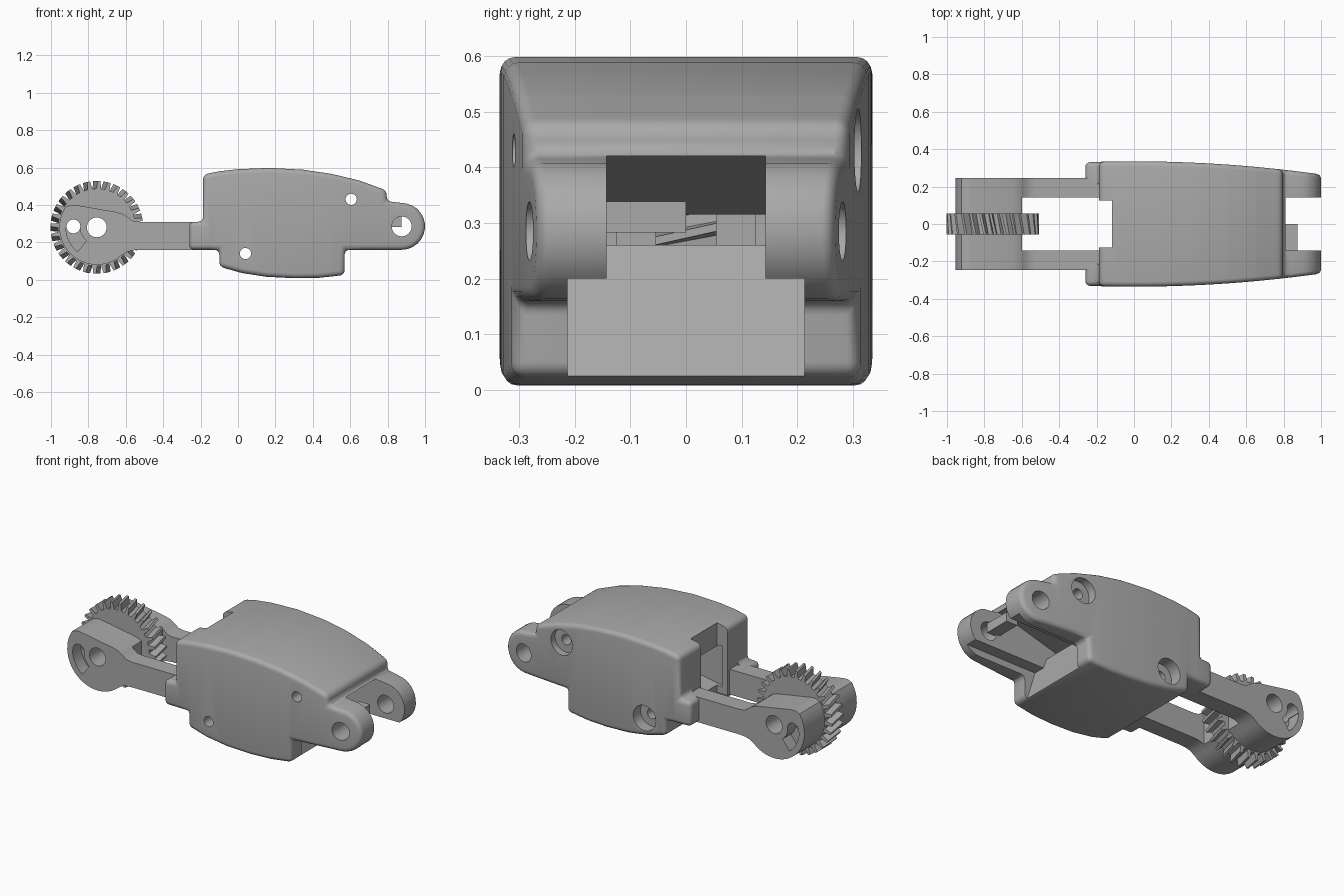
import bpy, bmesh
from math import sin, cos, pi, radians

if "Cube" in bpy.data.objects:
    bpy.data.objects.remove(bpy.data.objects["Cube"])

grey = bpy.data.materials.new("plain grey")
grey.use_nodes = True
grey.diffuse_color = (0.4, 0.4, 0.4, 1)
grey.node_tree.nodes["Principled BSDF"].inputs["Base Color"].default_value = (0.4, 0.4, 0.4, 1)

HALF = 0.335
HUB = (-0.755, 0.28)
EAR = (0.875, 0.285)


def arc(centre, r, a0, a1, n):
    """Points along an arc in the xz plane, angles in degrees."""
    angles = [radians(a0 + (a1 - a0) * i / n) for i in range(n + 1)]
    return [(centre[0] + r * cos(a), centre[1] + r * sin(a)) for a in angles]


def circle(centre, r, n=32):
    return arc(centre, r, 0, 360, n)[:-1]


def prism(points, y0, y1):
    """Profile in xz, extruded along y."""
    bm = bmesh.new()
    face = bm.faces.new([bm.verts.new((x, y0, z)) for x, z in points])
    new = bmesh.ops.extrude_face_region(bm, geom=[face])["geom"]
    for v in new:
        if isinstance(v, bmesh.types.BMVert):
            v.co.y = y1
    bmesh.ops.recalc_face_normals(bm, faces=bm.faces)
    return bm


def to_object(name, bm):
    mesh = bpy.data.meshes.new(name)
    bm.to_mesh(mesh)
    bm.free()
    mesh.materials.append(grey)
    obj = bpy.data.objects.new(name, mesh)
    bpy.context.collection.objects.link(obj)
    return obj


def select(obj):
    bpy.ops.object.select_all(action='DESELECT')
    obj.select_set(True)
    bpy.context.view_layer.objects.active = obj


def cut(obj, points, y0, y1):
    cutter = to_object("cutter", prism(points, y0, y1))
    cutter.hide_render = True
    select(obj)
    mod = obj.modifiers.new("cut", 'BOOLEAN')
    mod.operation = 'DIFFERENCE'
    mod.solver = 'EXACT'
    mod.object = cutter
    bpy.ops.object.modifier_apply(modifier=mod.name)
    bpy.data.objects.remove(cutter)


def box(x0, x1, z0, z1):
    return [(x0, z0), (x1, z0), (x1, z1), (x0, z1)]


def finish(obj):
    select(obj)
    bpy.ops.object.shade_smooth_by_angle(angle=radians(30))


# Body: side profile with a bowed top and bottom and rounded ears
outline = [(-0.26, 0.16), (-0.1, 0.16), (-0.1, 0.07), (0.02, 0.036), (0.15, 0.016),
           (0.3, 0.008), (0.43, 0.01), (0.57, 0.025), (0.57, 0.16)]
outline += arc(EAR, 0.125, -90, 78, 12)
outline += [(0.795, 0.42), (0.795, 0.477), (0.65, 0.53), (0.5, 0.566), (0.35, 0.588), (0.17, 0.598),
            (0, 0.591), (-0.1, 0.58), (-0.187, 0.562), (-0.187, 0.31), (-0.26, 0.31)]
bm = prism(outline, -HALF, HALF)
sharp = [e for e in bm.edges if e.calc_face_angle(0) > 0.5]
bmesh.ops.bevel(bm, geom=sharp, offset=0.026, segments=4, profile=0.5,
                affect='EDGES', clamp_overlap=True)
# Bow the sides inwards towards the ears
for i in range(12):
    bmesh.ops.bisect_plane(bm, geom=bm.verts[:] + bm.edges[:] + bm.faces[:], dist=1e-5,
                           plane_co=(-0.15 + i * 0.09, 0, 0), plane_no=(1, 0, 0))
for v in bm.verts:
    v.co.y *= (HALF - 0.07 * v.co.x ** 2) / HALF
body = to_object("body", bm)

# Space between the ears, sloped heel and the tunnel through the body
cut(body, [(1.1, -0.1), (0.575, -0.1), (0.555, 0.02), (0.5, 0.2), (1.1, 0.2)], -0.213, 0.213)
cut(body, [(1.1, 0.19), (0.503, 0.19), (0.48, 0.26), (0.2, 0.26), (-0.15, 0.2), (-0.15, 0.45),
           (0.2, 0.315), (0.4, 0.315), (0.78, 0.42), (1.1, 0.42)], -0.143, 0.143)
# Rear slot and the gap between the rear tabs
cut(body, box(-0.4, -0.118, -0.1, 0.8), -0.125, 0.125)
cut(body, box(-0.4, -0.188, 0.1, 0.4), -0.215, 0.215)
# Pivot holes, screw holes and counterbores
cut(body, circle(EAR, 0.053), -0.5, 0.5)
for centre in [(0.605, 0.43), (0.04, 0.14)]:
    cut(body, circle(centre, 0.03), -0.5, 0.5)
    cut(body, circle(centre, 0.075), 0.265, 0.5)
finish(body)

# Stop peg between the ears
peg = to_object("stop_peg", prism(box(0.8, 0.873, 0.283, 0.338), -0.16, 0))

# Link: round hub with two arms reaching into the body
profile = arc(HUB, 0.2, 147, 310, 28)
profile += [(-0.595, 0.148), (-0.565, 0.157), (-0.53, 0.16), (-0.05, 0.16), (-0.05, 0.31),
            (-0.53, 0.31), (-0.565, 0.316), (-0.59, 0.335), (-0.615, 0.352), (-0.65, 0.362),
            (-0.87, 0.4), (-0.895, 0.4)]
link = to_object("link", prism(profile, -0.247, 0.247))
cut(link, box(-0.6, 0.2, 0, 0.6), -0.143, 0.143)

# Curved pocket on each side of the hub
pocket = (arc(HUB, 0.165, 180, 232, 12) + arc(HUB, 0.09, 232, 180, 12))
for y0, y1 in [(-0.4, -0.17), (0.17, 0.4)]:
    cut(link, pocket, y0, y1)

# Gear: alternating tooth profile with a slight helical twist
TEETH = 28
gear_points = []
for i in range(TEETH):
    for part, r in [(-0.27, 0.207), (-0.13, 0.248), (0.13, 0.248), (0.27, 0.207)]:
        a = 2 * pi * (i + part) / TEETH
        gear_points.append((r * cos(a), r * sin(a)))
bm = prism(gear_points, -0.055, 0.055)
for v in bm.verts:
    t = v.co.y * 0.9
    x, z = v.co.x, v.co.z
    v.co.x = HUB[0] + x * cos(t) - z * sin(t)
    v.co.z = HUB[1] + x * sin(t) + z * cos(t)
gear = to_object("gear", bm)

# Axle hole and pin hole through hub and gear
for obj in (link, gear):
    cut(obj, circle(HUB, 0.053), -0.5, 0.5)
    cut(obj, circle((-0.88, 0.285), 0.037), -0.5, 0.5)
    finish(obj)
